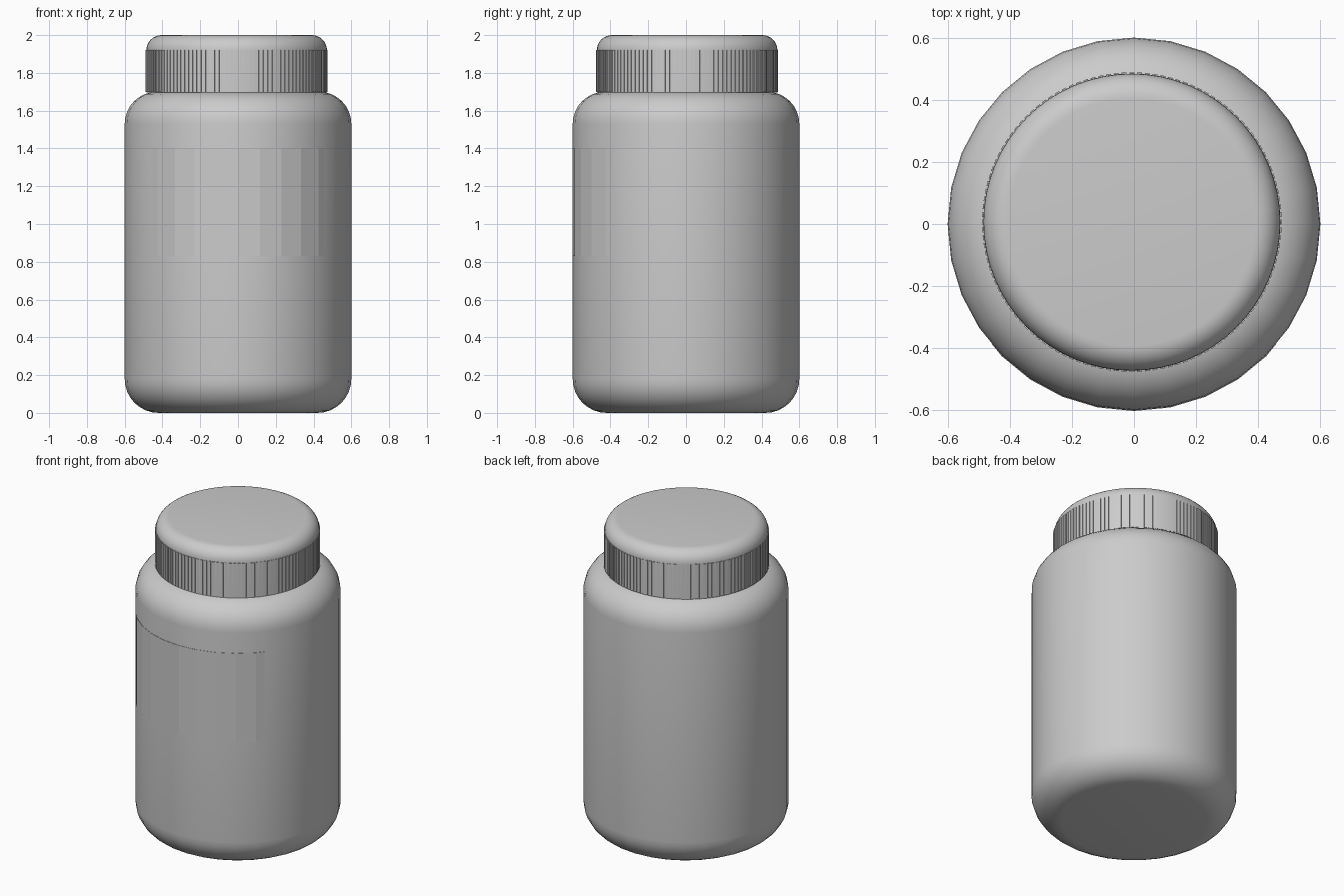
import bpy, bmesh
from math import sin, cos, pi, radians
from mathutils import Matrix

if "Cube" in bpy.data.objects:
    bpy.data.objects.remove(bpy.data.objects["Cube"])

SEG = 32


def make_object(name, bm, loc=(0, 0, 0), smooth=True):
    bmesh.ops.recalc_face_normals(bm, faces=bm.faces)
    me = bpy.data.meshes.new(name)
    bm.to_mesh(me)
    bm.free()
    ob = bpy.data.objects.new(name, me)
    ob.location = loc
    bpy.context.collection.objects.link(ob)
    if smooth:
        bpy.ops.object.select_all(action='DESELECT')
        ob.select_set(True)
        bpy.context.view_layer.objects.active = ob
        bpy.ops.object.shade_smooth_by_angle(angle=radians(35))
    return ob


def fillet(cx, cz, r, a0, a1, n=8):
    """Arc of profile points around (cx, cz)."""
    angles = [radians(a0 + (a1 - a0) * i / n) for i in range(n + 1)]
    return [(cx + r * cos(a), cz + r * sin(a)) for a in angles]


def lathe(name, profile, seg, loc=(0, 0, 0)):
    """Closed solid of revolution with flat end caps."""
    bm = bmesh.new()
    rings = [[bm.verts.new((r * cos(2 * pi * i / seg), r * sin(2 * pi * i / seg), z))
              for i in range(seg)] for r, z in profile]
    for a, b in zip(rings, rings[1:]):
        for i in range(seg):
            j = (i + 1) % seg
            bm.faces.new((a[i], a[j], b[j], b[i]))
    bm.faces.new(rings[0][::-1])
    bm.faces.new(rings[-1])
    return make_object(name, bm, loc)


# Bottle body: straight wall with rounded base and shoulder
lathe("bottle_body",
      fillet(0.42, 0.18, 0.18, -90, 0) + fillet(0.43, 1.53, 0.17, 0, 90), SEG)

# Screw cap: sits very slightly off the body axis
CAP = (-0.007, 0.006, 0)
lathe("cap", [(0.478, 1.695)] + fillet(0.398, 1.92, 0.08, 0, 90), 64, CAP)

# Fine grip ribs around the cap
bm = bmesh.new()
RIBS = 120
for i in range(RIBS):
    m = (Matrix.Rotation(2 * pi * i / RIBS, 4, 'Z')
         @ Matrix.Translation((0.475, 0, 1.809))
         @ Matrix.Diagonal((0.014, 0.016, 0.222, 1)))
    bmesh.ops.create_cube(bm, size=1, matrix=m)
make_object("cap_ribs", bm, CAP, smooth=False)

# Front label: thin faceted sheet following the body's flat sides
STEP = 360 / SEG
bm = bmesh.new()
columns = []
for a in [-50] + [k * STEP for k in range(-4, 5)] + [50]:
    local = (a % STEP) - STEP / 2
    r = 0.6 * cos(radians(STEP / 2)) / cos(radians(local))
    columns.append([bm.verts.new((q * sin(radians(a)), -q * cos(radians(a)), z))
                    for q, z in ((r - 0.003, 0.83), (r + 0.002, 0.83),
                                 (r + 0.002, 1.4), (r - 0.003, 1.4))])
for a, b in zip(columns, columns[1:]):
    for i in range(4):
        j = (i + 1) % 4
        bm.faces.new((a[i], b[i], b[j], a[j]))
bm.faces.new(columns[0])
bm.faces.new(columns[-1][::-1])
make_object("label", bm, smooth=False)
